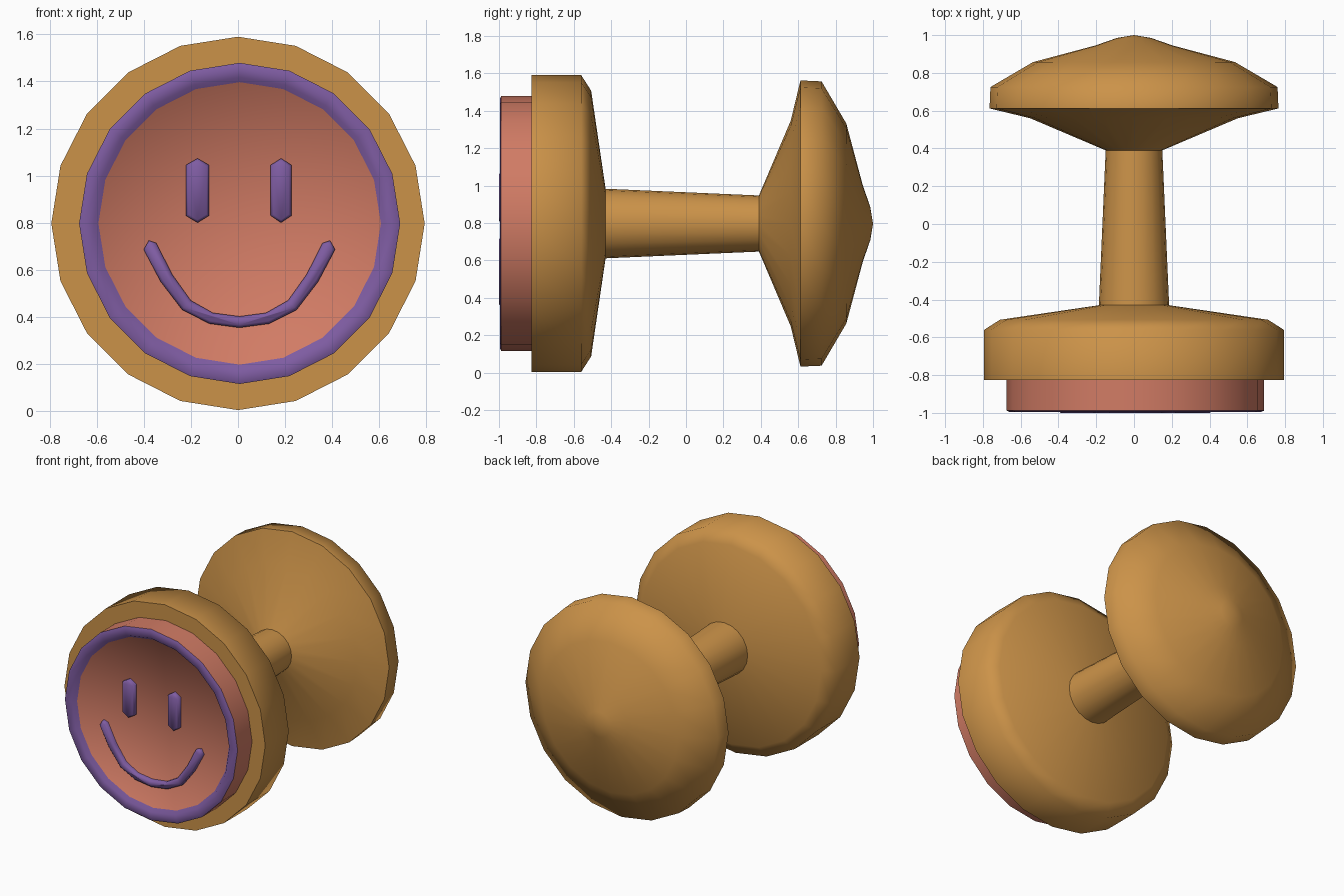
import bpy, bmesh, math
from mathutils import Vector

if "Cube" in bpy.data.objects:
    bpy.data.objects.remove(bpy.data.objects["Cube"])

CZ = 0.797      # height of the turning axis
SIDES = 20


def material(name, rgb):
    m = bpy.data.materials.new(name)
    m.diffuse_color = (*rgb, 1)
    m.use_nodes = True
    m.node_tree.nodes["Principled BSDF"].inputs["Base Color"].default_value = m.diffuse_color
    return m


wood = material("tan wood", (0.60, 0.29, 0.066))
rubber = material("salmon rubber", (0.64, 0.20, 0.130))
ink = material("purple ink", (0.21, 0.107, 0.36))


def finish(bm, name, mats, angle=60):
    me = bpy.data.meshes.new(name)
    bmesh.ops.recalc_face_normals(bm, faces=bm.faces)
    bm.to_mesh(me)
    bm.free()
    for m in mats:
        me.materials.append(m)
    me.shade_smooth()
    me.set_sharp_from_angle(angle=math.radians(angle))
    ob = bpy.data.objects.new(name, me)
    bpy.context.collection.objects.link(ob)
    return ob


def lathe(name, profile, mats, inked=(), cx=0.0):
    """Turn a (radius, y) profile round the y axis; inked segments get material 1."""
    bm = bmesh.new()
    rings = []
    for r, y in profile:
        if r == 0:
            rings.append([bm.verts.new((cx, y, CZ))] * SIDES)
        else:
            rings.append([bm.verts.new((cx + r * math.sin(2 * math.pi * i / SIDES), y,
                                        CZ + r * math.cos(2 * math.pi * i / SIDES)))
                          for i in range(SIDES)])
    for k, (a, b) in enumerate(zip(rings, rings[1:])):
        for i in range(SIDES):
            j = (i + 1) % SIDES
            quad = list(dict.fromkeys((a[i], a[j], b[j], b[i])))
            f = bm.faces.new(quad)
            f.material_index = 1 if k in inked else 0
    return finish(bm, name, mats)


def relief(name, outline, base=-0.96, top=-1.0, soft=0.012):
    """Raised shape on the stamp face from an (x, z) outline, with a softened top edge."""
    bm = bmesh.new()
    face = bm.faces.new([bm.verts.new((x, base, z)) for x, z in outline])
    face.normal_update()
    if face.normal.y > 0:
        face.normal_flip()
    new = bmesh.ops.extrude_face_region(bm, geom=[face])["geom"]
    cap = next(g for g in new if isinstance(g, bmesh.types.BMFace))
    bmesh.ops.translate(bm, vec=(0, top + soft - base, 0),
                        verts=[g for g in new if isinstance(g, bmesh.types.BMVert)])
    if face.is_valid:
        bmesh.ops.delete(bm, geom=[face], context='FACES_ONLY')
    bm.normal_update()
    bmesh.ops.inset_region(bm, faces=[cap], thickness=soft, depth=0)
    bmesh.ops.translate(bm, vec=(0, -soft, 0), verts=list(cap.verts))
    return finish(bm, name, [ink])


# Turned body: base plate, neck and domed knob
lathe("stamp_body", [(0, -0.825), (0.793, -0.825), (0.793, -0.56), (0.71, -0.507),
                     (0.186, -0.43), (0.15, 0.39), (0.55, 0.56), (0.765, 0.612),
                     (0.76, 0.725), (0.535, 0.857), (0.205, 0.945), (0.09, 0.985),
                     (0, 1.0)], [wood])

# Rubber pad with an inked raised rim and a recessed face
lathe("rubber_pad", [(0.682, -0.82), (0.682, -0.988), (0.668, -0.994), (0.62, -0.994),
                     (0.60, -0.968), (0, -0.968)], [rubber, ink], inked=(1, 2, 3), cx=0.007)

# Eyes: long hexagons
for name, cx, w in (("left_eye", -0.172, 0.049), ("right_eye", 0.183, 0.044)):
    relief(name, [(cx - w, 0.83), (cx, 0.80), (cx + w, 0.83),
                  (cx + w, 1.045), (cx, 1.073), (cx - w, 1.045)])

# Smile: strip along a curved path, tips slightly pointed
half = [(0.0, 0.378, 0.024), (0.12, 0.394, 0.024), (0.225, 0.45, 0.027),
        (0.31, 0.565, 0.029), (0.38, 0.70, 0.03)]
path = [(-x, z, w) for x, z, w in reversed(half[1:])] + half
pts = [Vector((x, z)) for x, z, w in path]
outer, inner = [], []
for i, p in enumerate(pts):
    d = (pts[min(i + 1, len(pts) - 1)] - pts[max(i - 1, 0)]).normalized()
    n = Vector((-d.y, d.x)) * path[i][2]
    inner.append(p + n)
    outer.append(p - n)
tips = [Vector((0.392, 0.727)), Vector((-0.392, 0.727))]
tips = [Vector((s * 0.385, 0.724)) for s in (1, -1)]
relief("smile", [(v.x + 0.006, v.y) for v in outer + [tips[0]] + inner[::-1] + [tips[1]]])
